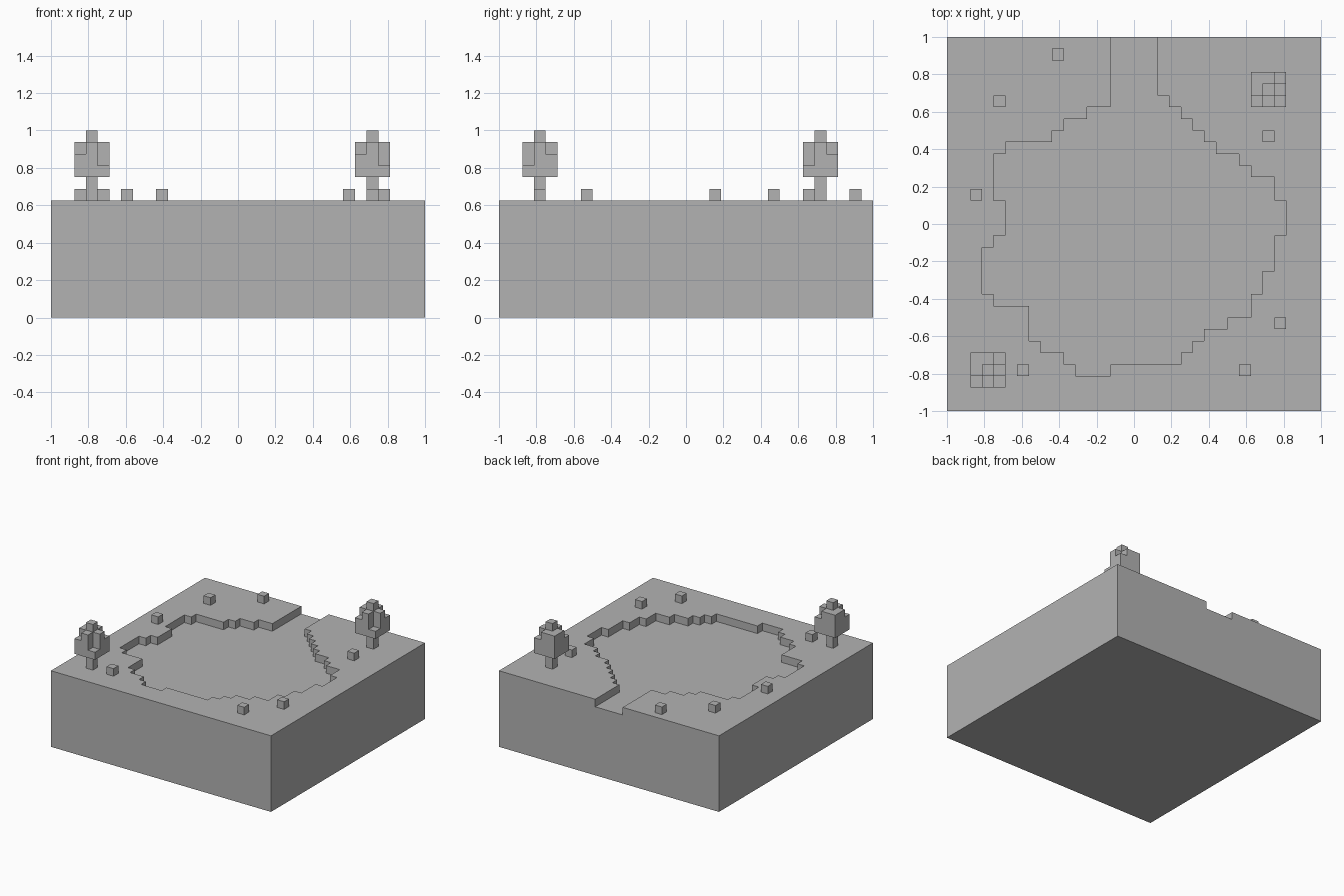
import bpy
import bmesh
from mathutils import Vector, Matrix

cube = bpy.data.objects.get("Cube")
if cube:
    bpy.data.objects.remove(cube, do_unlink=True)

UNIT = 1 / 16      # edge of one block
GROUND = 10        # ground height in blocks
HALF = 16          # half the plot width in blocks

grey = bpy.data.materials.new("stone grey")
grey.use_nodes = True
colour = (0.45, 0.45, 0.45, 1)
grey.diffuse_color = colour
grey.node_tree.nodes["Principled BSDF"].inputs["Base Color"].default_value = colour


def finish(name, bm):
    """Turn a bmesh in block units into a scaled, coloured object."""
    bmesh.ops.recalc_face_normals(bm, faces=bm.faces)
    bmesh.ops.scale(bm, vec=(UNIT,) * 3, verts=bm.verts)
    mesh = bpy.data.meshes.new(name)
    bm.to_mesh(mesh)
    bm.free()
    mesh.materials.append(grey)
    obj = bpy.data.objects.new(name, mesh)
    bpy.context.collection.objects.link(obj)
    return obj


def box(name, low, high):
    low, high = Vector(low), Vector(high)
    bm = bmesh.new()
    place = Matrix.Translation((low + high) / 2) @ Matrix.Diagonal((*(high - low), 1))
    bmesh.ops.create_cube(bm, size=1, matrix=place)
    return finish(name, bm)


def prism(name, outline, bottom, top):
    bm = bmesh.new()
    face = bm.faces.new([bm.verts.new((x, y, bottom)) for x, y in outline])
    sides = bmesh.ops.extrude_face_region(bm, geom=[face], use_keep_orig=True)["geom"]
    moved = [v for v in sides if isinstance(v, bmesh.types.BMVert)]
    bmesh.ops.translate(bm, vec=(0, 0, top - bottom), verts=moved)
    return finish(name, bm)


def columns(name, corner, heights, bottom):
    """Joined block columns, with only the outer faces kept."""
    cells = {(x, y, z) for y, row in enumerate(heights)
             for x, height in enumerate(row) for z in range(height)}
    origin = Vector((*corner, bottom))
    bm = bmesh.new()
    for cell in cells:
        for axis in range(3):
            for sign in (-1, 1):
                normal = Vector((0, 0, 0))
                normal[axis] = sign
                if tuple(int(c + n) for c, n in zip(cell, normal)) in cells:
                    continue
                u, v = Vector((0, 0, 0)), Vector((0, 0, 0))
                u[(axis + 1) % 3] = v[(axis + 2) % 3] = 0.5
                middle = origin + Vector(cell) + Vector((0.5,) * 3) + normal / 2
                ring = [middle - u - v, middle + u - v, middle + u + v, middle - u + v]
                if sign < 0:
                    ring.reverse()
                bm.faces.new([bm.verts.new(p) for p in ring])
    bmesh.ops.remove_doubles(bm, verts=bm.verts, dist=0.01)
    bmesh.ops.dissolve_limit(bm, angle_limit=0.01, verts=bm.verts, edges=bm.edges)
    return finish(name, bm)


# Pond rows from back to front: far edge, near edge, left limit, right limit
rows = [(17, 11, -2, 2), (11, 10, -2, 3), (10, 9, -4, 4), (9, 8, -6, 5),
        (8, 7, -7, 6), (7, 6, -11, 7), (6, 5, -12, 9), (5, 4, -12, 10),
        (4, 2, -12, 12), (2, -1, -11, 13), (-1, -2, -12, 12), (-2, -4, -13, 12),
        (-4, -6, -13, 11), (-6, -7, -12, 10), (-7, -8, -9, 10), (-8, -9, -9, 8),
        (-9, -10, -9, 6), (-10, -11, -8, 5), (-11, -12, -6, 4), (-12, -13, -5, -2)]
right = [(r, y) for far, near, _, r in rows for y in (far, near)]
left = [(l, y) for far, near, l, _ in rows for y in (far, near)]
outline = []
for point in right + left[::-1]:
    if not outline or outline[-1] != point:
        outline.append(point)

# Ground block with the pond and its outlet channel cut one block deep
ground = box("ground", (-HALF, -HALF, 0), (HALF, HALF, GROUND))
cutter = prism("pond_cutter", outline, GROUND - 1, GROUND + 1)
cutter.hide_render = True
cut = ground.modifiers.new("pond", "BOOLEAN")
cut.operation = "DIFFERENCE"
cut.solver = "EXACT"
cut.object = cutter
bpy.context.view_layer.update()
carved = bpy.data.meshes.new_from_object(
    ground.evaluated_get(bpy.context.evaluated_depsgraph_get()))
ground.modifiers.clear()
ground.data = carved
bpy.data.objects.remove(cutter, do_unlink=True)

# Trees: one-block trunk under a crown of uneven columns (front row first)
crown = [(2, 3, 1), (3, 4, 3), (3, 3, 2)]
for side, x, y in (("front", -14, -14), ("back", 10, 10)):
    box(side + "_tree_trunk", (x + 1, y + 1, GROUND), (x + 2, y + 2, GROUND + 2))
    columns(side + "_tree_crown", (x, y), crown, GROUND + 2)

# Small bushes scattered around the pond
bushes = [(-7, 14), (-12, 10), (-14, 2), (11, 7), (12, -9), (9, -13), (-10, -13)]
for number, (x, y) in enumerate(bushes, 1):
    box(f"bush_{number}", (x, y, GROUND), (x + 1, y + 1, GROUND + 1))
